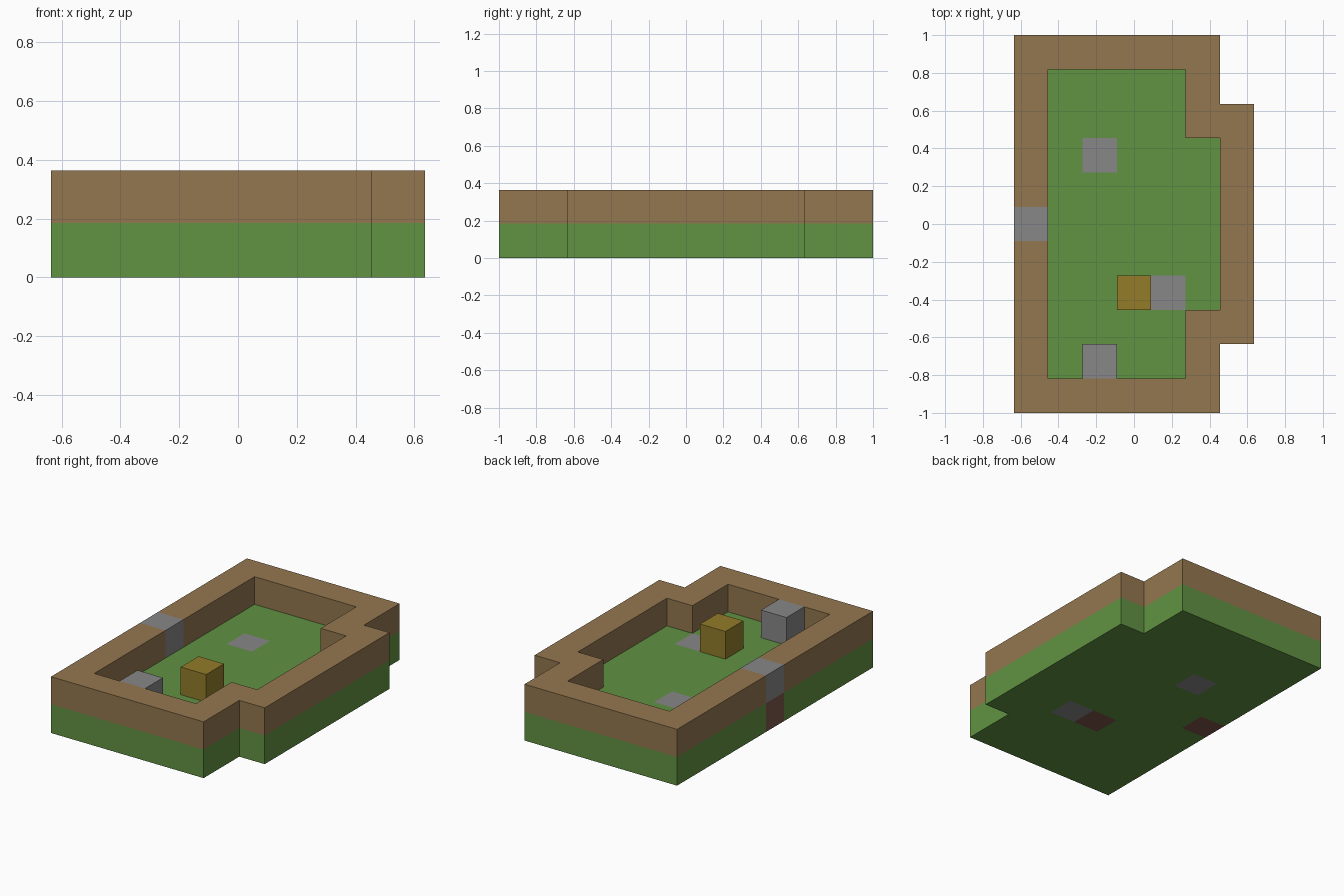
import bpy
import bmesh

if "Cube" in bpy.data.objects:
    bpy.data.objects.remove(bpy.data.objects["Cube"], do_unlink=True)

CELL = 2 / 11          # plan grid: 7 by 11 square cells
FLOOR = 0.185
TOP = 2 * CELL


def material(name, *rgb):
    """Make a flat material from 0-255 display values."""
    linear = [((c / 255 + 0.055) / 1.055) ** 2.4 for c in rgb] + [1]
    mat = bpy.data.materials.new(name)
    mat.use_nodes = True
    mat.diffuse_color = linear
    shader = mat.node_tree.nodes["Principled BSDF"]
    shader.inputs["Base Color"].default_value = linear
    shader.inputs["Roughness"].default_value = 0.9
    return mat


GRASS = material("grass_green", 97, 146, 66)
WOOD = material("wall_brown", 148, 119, 79)
STONE = material("stone_grey", 135, 135, 136)
GOLD = material("gold", 147, 124, 42)
DIRT = material("dirt_brown", 125, 86, 74)


def inside(i, j):
    """Plan outline: a rectangle with a shorter bay on its +x side."""
    return abs(i) <= 3 and abs(j) <= 5 and (i <= 2 or abs(j) <= 3)


def is_wall(i, j):
    return inside(i, j) and not all(
        inside(i + a, j + b) for a in (-1, 0, 1) for b in (-1, 0, 1))


def layer(name, keep, z0, z1, mats, special, drop):
    """Extrude the kept plan cells from z0 to z1, colouring special cells."""
    bm = bmesh.new()
    for i in range(-3, 4):
        for j in range(-5, 6):
            if keep(i, j):
                corners = [(-.5, -.5), (.5, -.5), (.5, .5), (-.5, .5)]
                face = bm.faces.new([bm.verts.new(((i + a) * CELL, (j + b) * CELL, z0))
                                     for a, b in corners])
                face.material_index = special.get((i, j), 0)
    bmesh.ops.remove_doubles(bm, verts=bm.verts, dist=0.001)
    base = bm.faces[:]
    out = bmesh.ops.extrude_face_region(bm, geom=base, use_keep_orig=True)
    moved = [v for v in out["geom"] if isinstance(v, bmesh.types.BMVert)]
    bmesh.ops.translate(bm, verts=moved, vec=(0, 0, z1 - z0))
    # Side faces take the colour of the cell they belong to
    for f in bm.faces:
        f.normal_update()
        if abs(f.normal.z) < 0.5:
            owner = next(n for e in f.edges for n in e.link_faces if n in base)
            f.material_index = owner.material_index
    bmesh.ops.recalc_face_normals(bm, faces=bm.faces)
    bmesh.ops.delete(bm, geom=[f for f in bm.faces if drop(f)], context="FACES")
    bmesh.ops.dissolve_limit(bm, angle_limit=0.01, verts=bm.verts, edges=bm.edges,
                             delimit={"MATERIAL"})
    mesh = bpy.data.meshes.new(name)
    bm.to_mesh(mesh)
    bm.free()
    for m in mats:
        mesh.materials.append(m)
    obj = bpy.data.objects.new(name, mesh)
    bpy.context.collection.objects.link(obj)


def under_wall(f):
    c = f.calc_center_median()
    return f.normal.z > 0.5 and is_wall(round(c.x / CELL), round(c.y / CELL))


def underside(f):
    return f.normal.z < -0.5


# Ground slab with stone and dirt cells
layer("ground", inside, 0, FLOOR, [GRASS, STONE, DIRT],
      {(-1, 2): 1, (1, -2): 1, (0, -2): 2, (-3, 0): 2}, under_wall)

# Perimeter wall with one stone block
layer("wall", is_wall, FLOOR, TOP, [WOOD, STONE], {(-3, 0): 1}, underside)

# Free-standing blocks
layer("gold_block", lambda i, j: (i, j) == (0, -2), FLOOR, TOP, [GOLD], {}, underside)
layer("stone_block", lambda i, j: (i, j) == (-1, -4), FLOOR, TOP, [STONE], {}, underside)
